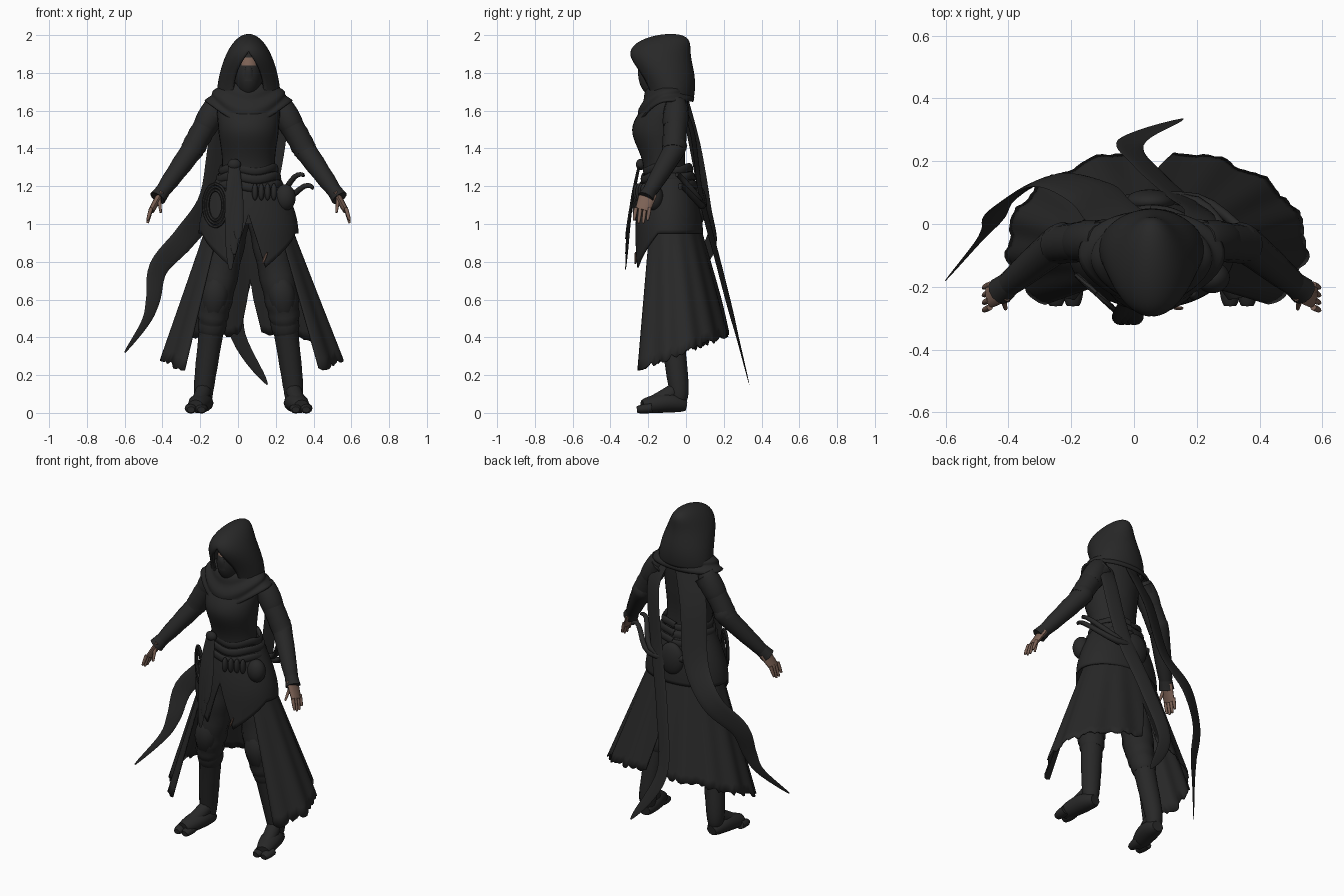
import bpy, bmesh, random
from math import sin, cos, pi, tau, degrees, radians, sqrt
from mathutils import Vector

random.seed(4)
if "Cube" in bpy.data.objects:
    bpy.data.objects.remove(bpy.data.objects["Cube"])
MIDDLE = .056  # body centre line


def material(name, red, green, blue):
    colour = (red, green, blue, 1)
    mat = bpy.data.materials.new(name)
    mat.use_nodes = True
    mat.diffuse_color = colour
    mat.node_tree.nodes["Principled BSDF"].inputs["Base Color"].default_value = colour
    return mat


cloth = material("black cloth", .021, .021, .021)
skin = material("skin", .2, .12, .09)


def interpolate(points, t):
    """Smooth curve through a list of points, t from start to end."""
    last = len(points) - 1
    index = min(int(t * last), last - 1)
    f = t * last - index
    a, b, c, d = (Vector(points[max(0, min(last, index + k))]) for k in (-1, 0, 1, 2))
    return b + f / 2 * (c - a + f * (2 * a - 5 * b + 4 * c - d + f * (3 * b - a - 3 * c + d)))


def surface(name, shape, columns, rows, mat=cloth, wrap=True, thickness=0, caps=False):
    """Grid surface from shape(u, v); optionally closed around u, capped or thickened."""
    bm = bmesh.new()
    count = columns if wrap else columns + 1
    grid = [[bm.verts.new(shape(u / columns, v / rows)) for u in range(count)] for v in range(rows + 1)]
    for low, high in zip(grid, grid[1:]):
        for u in range(columns):
            w = (u + 1) % count
            bm.faces.new((low[u], low[w], high[w], high[u]))
    if caps:
        bm.faces.new(grid[0])
        bm.faces.new(grid[-1])
    bmesh.ops.remove_doubles(bm, verts=bm.verts, dist=.0001)
    bmesh.ops.recalc_face_normals(bm, faces=bm.faces)
    mesh = bpy.data.meshes.new(name)
    bm.to_mesh(mesh)
    bm.free()
    mesh.materials.append(mat)
    obj = bpy.data.objects.new(name, mesh)
    bpy.context.collection.objects.link(obj)
    if thickness:
        modifier = obj.modifiers.new("thickness", "SOLIDIFY")
        modifier.thickness = thickness
        modifier.offset = 0
    bpy.ops.object.select_all(action="DESELECT")
    obj.select_set(True)
    bpy.context.view_layer.objects.active = obj
    bpy.ops.object.shade_smooth_by_angle(angle=radians(45))
    return obj


def tube(name, path, start, end, bulge=0, flat=1, ease=1, facing=(0, 1, 0),
         side=0, mat=cloth, sides=12, rings=12, folds=0):
    """Oval tube along a path, tapering from start to end; side mirrors it about the body."""
    if side:
        path = [(MIDDLE + side * p[0], p[1], p[2]) for p in path]

    def shape(u, v):
        step = interpolate(path, min(1, v + .01)) - interpolate(path, max(0, v - .01))
        across = step.cross(Vector(facing)).normalized()
        out = across.cross(step).normalized()
        angle = u * tau
        radius = start + (end - start) * v ** ease + bulge * sin(pi * v)
        radius *= 1 + folds * sin(v * 40 + 2 * sin(angle))
        return interpolate(path, v) + radius * (across * cos(angle) + out * flat * sin(angle))
    return surface(name, shape, sides, rings, mat, caps=True)


def blob(name, centre, width, depth, height):
    def shape(u, v):
        a, b = u * tau, v * pi
        return Vector(centre) + Vector((width * sin(b) * cos(a), depth * sin(b) * sin(a), height * cos(b)))
    return surface(name, shape, 32, 32)


def oval(angle, y, width, depth, z):
    """Point on a horizontal oval about the body; angle zero faces the back."""
    return Vector((MIDDLE + width * sin(angle), y + depth * cos(angle), z))


# Torso from height, centre y, half width and half depth
TORSO = [(1, -.09, .18, .13), (1.3, -.115, .14, .11), (1.5, -.14, .16, .145),
         (1.65, -.1, .16, .11), (1.75, -.09, .08, .08)]


def torso(u, v):
    z, y, width, depth = interpolate(TORSO, v)
    return oval(u * tau, y, width, depth, z)


surface("torso", torso, 32, 32, caps=True)


# Draped cowl over the shoulders, hanging lower at the front
def cowl(u, v):
    angle = u * tau
    front = v * max(0, -cos(angle)) ** 2
    fold = v * sin(v * 14 + 2 * cos(angle)) / 100
    z = 1.74 - .09 * v ** 1.6 - .12 * front
    return oval(angle, -.1 - .025 * front, .1 + .12 * v ** .8 + fold - .03 * front, .09 + .045 * v + fold, z)


surface("cowl", cowl, 48, 16, thickness=.012)


# Hood flaring toward the shoulders, with a face opening that narrows upward
def hood(u, v):
    t = sin(v * pi / 2)
    gap = min(180, 150 + 77 * t ** 3)
    width = .163 * sqrt(max(0, 1 - t ** 1.7))
    depth = (.115 + .07 * t) * sqrt(max(0, 1 - t ** 6))
    return oval(radians(gap) * (2 * u - 1), -.08 - .055 * sin(pi * t * t), width, depth, 1.67 + .33 * t)


surface("hood", hood, 40, 32, wrap=False, thickness=.012)

# Masked head with bare skin around the eyes
head = blob("masked_head", (MIDDLE, -.14, 1.79), .075, .112, .13)
head.data.materials.append(skin)
for face in head.data.polygons:
    x, y, z = face.center
    if 1.835 < z < 1.885 and y < -.17 and abs(x - MIDDLE) < .04:
        face.material_index = 1
tube("nose_ridge", [(0, -.22, 1.85), (0, -.245, 1.82), (0, -.235, 1.76)], .006, .03, side=1, flat=.5)


# Tunic skirt with two pointed front flaps
def tunic(u, v):
    angle = u * tau
    turn = abs(degrees(angle) - 180)
    hem = 1.05 - .014 * turn if turn < 20 else min(.95, .77 + (turn - 20) / 280)
    drop = (1.27 - hem) * v
    flare = sin(min(1, drop * 3) * pi / 2)
    return oval(angle, -.09, .15 + .11 * flare, .12 + .055 * flare, 1.27 - drop)


surface("tunic_skirt", tunic, 72, 16, thickness=.01)
tube("torn_skin_patch", [(.13, -.268, .79), (.155, -.268, .85)], .004, .003, .003, mat=skin, sides=6)

# Long pleated coat skirt, open in front, slit at the back, with a torn hem
COLUMNS = 108
torn = [random.uniform(-.014, .014) for column in range(COLUMNS + 1)]


def coat(u, v):
    angle = radians(135) * (2 * u - 1)
    hem = .31 + .11 * cos(angle) + torn[round(u * COLUMNS)]
    hem += .28 * max(0, 1 - abs(degrees(angle)) / 8)
    z = 1.05 + (hem - 1.05) * v
    spread = (1.05 - z) / .68
    pleat = .008 * spread * cos(14 * angle)
    point = oval(angle, -.085 + .045 * spread, .2 + .25 * spread + pleat, .14 + .145 * spread + pleat, z)
    return point + Vector((.015 * spread, 0, 0))


surface("coat_skirt", coat, COLUMNS, 14, wrap=False, thickness=.008)

# Belt wraps and front sash
for layer in range(3):
    wrap = [oval(k * tau / 24, -.095, .175 - .014 * layer, .145 - .012 * layer,
                 1.2 + .045 * layer + .01 * sin(k)) for k in range(25)]
    tube("belt_wrap", wrap, .012, .012, flat=1.9, facing=(0, 0, 1), rings=48)
blob("sash_knot", (-.02, -.24, 1.315), .035, .025, .03)
for x, end in ((-.04, .76), (0, .92), (-.02, .84)):
    tube("sash_tail", [(-.02, -.25, 1.3), (x, -.29, 1.1), (x, -.32, end)], .03, .008, flat=.25, ease=6)

# Pouches and a rope coil on the belt
for k in range(4):
    blob("small_pouch", (.09 + k / 30, -.26 + k / 80, 1.17), .016, .02, .045)
blob("hip_pouch", (.25, -.17, 1.14), .055, .05, .07)
blob("back_pouch", (.05, .07, 1.1), .08, .04, .1)
for k in range(3):
    coil = [(-.12 + (.04 + k / 90) * sin(i * tau / 12), -.22 - (.035 + k / 90) * sin(i * tau / 12),
             1.1 + (.08 + k / 60) * cos(i * tau / 12)) for i in range(13)]
    tube("rope_coil", coil, .009, .009, rings=36, sides=6)

# Two curved knives across the small of the back
tube("upper_knife", [(.02, .07, 1.07), (.2, .07, 1.13), (.3, -.03, 1.25), (.35, -.05, 1.26)],
     .022, .01, facing=(0, 0, 1))
tube("lower_knife", [(-.04, .07, 1.12), (.2, .08, 1.1), (.35, -.02, 1.2), (.4, -.03, 1.19)],
     .022, .01, facing=(0, 0, 1))

# Two long scarf tails down the back
tube("centre_scarf_tail", [(.18, -.05, 1.68), (.21, .03, 1.5), (.15, .08, 1.15), (.05, .17, .8),
                           (-.01, .26, .45), (.155, .335, .15)], .05, .004, flat=.14, ease=8,
     facing=(.2, 1, 0), rings=40)
tube("side_scarf_tail", [(0, -.02, 1.68), (-.08, .04, 1.45), (-.14, .1, 1.13), (-.28, .14, .93),
                         (-.42, .06, .77), (-.45, 0, .6), (-.49, -.05, .48), (-.6, -.18, .32)], .08, .004,
     flat=.12, ease=2, facing=(-.4, .9, 0), rings=40)

# Joints of one side, measured from the body centre line
shoulder, elbow, wrist = Vector((.15, -.05, 1.62)), Vector((.3, -.065, 1.39)), Vector((.465, -.2, 1.16))
knuckles = Vector((.515, -.23, 1.07))
hip, knee, ankle = Vector((.09, -.08, 1.04)), Vector((.175, -.1, .6)), Vector((.235, -.04, .15))
upper_arm = shoulder.lerp(elbow, .5) + Vector((.005, 0, .01))
shin = knee.lerp(ankle, .4)

for side, label in ((1, "left_"), (-1, "right_")):
    # Sleeve, shoulder cap, bracer and cuff
    tube(label + "sleeve", [shoulder, upper_arm, elbow], .065, .062, side=side, folds=.025)
    tube(label + "shoulder_cap", [shoulder + Vector((.01, 0, .03)), upper_arm], .05, .064, .01, side=side)
    tube(label + "bracer", [shoulder.lerp(elbow, .85), elbow, wrist], .058, .036, .012, side=side, folds=.02)
    tube(label + "cuff", [elbow.lerp(wrist, .85), elbow.lerp(wrist, 1.1)], .036, .045, side=side)
    # Hand
    tube(label + "palm", [wrist, knuckles], .02, .016, flat=2.4, side=side, mat=skin)
    for k in range(4):
        base = knuckles + Vector((0, .024 * k - .035, .015))
        tip = base + Vector((.02, -.01, -.08 if k in (1, 2) else -.065))
        tube(label + "finger", [base, tip], .01, .006, .002, side=side, mat=skin, sides=8)
    tube(label + "thumb", [wrist + Vector((.01, -.03, -.02)), wrist + Vector((0, -.07, -.1))],
         .012, .006, side=side, mat=skin, sides=8)
    # Trousers, knee guard and boot
    tube(label + "trouser_leg", [hip, knee, shin], .1, .058, .01, side=side, folds=.03, rings=28)
    tube(label + "knee_guard", [knee + Vector((-.02, -.04, .15)), knee + Vector((0, -.05, .03)),
                                knee + Vector((.015, -.03, -.1))], .02, .03, .045, flat=.8, side=side)
    tube(label + "boot", [knee.lerp(ankle, .25), ankle, ankle - Vector((0, 0, .09))],
         .068, .04, side=side, folds=.015)
    tube(label + "boot_cuff", [knee.lerp(ankle, .2), shin], .07, .065, .008, side=side)
    tube(label + "instep", [(.235, -.04, .13), (.25, -.11, .085), (.275, -.2, .04)], .04, .035, .005, side=side,
         facing=(0, 0, 1))
    tube(label + "foot", [(.235, 0, .04), (.25, -.1, .055), (.28, -.23, .035)],
         .035, .04, .025, flat=.85, facing=(0, 0, 1), side=side)
    # Split toes
    for x in (.25, .305):
        tube(label + "toe", [(x, -.18, .027), (x, -.26, .017)], .032, .02, .006, flat=.8,
             facing=(0, 0, 1), side=side)
